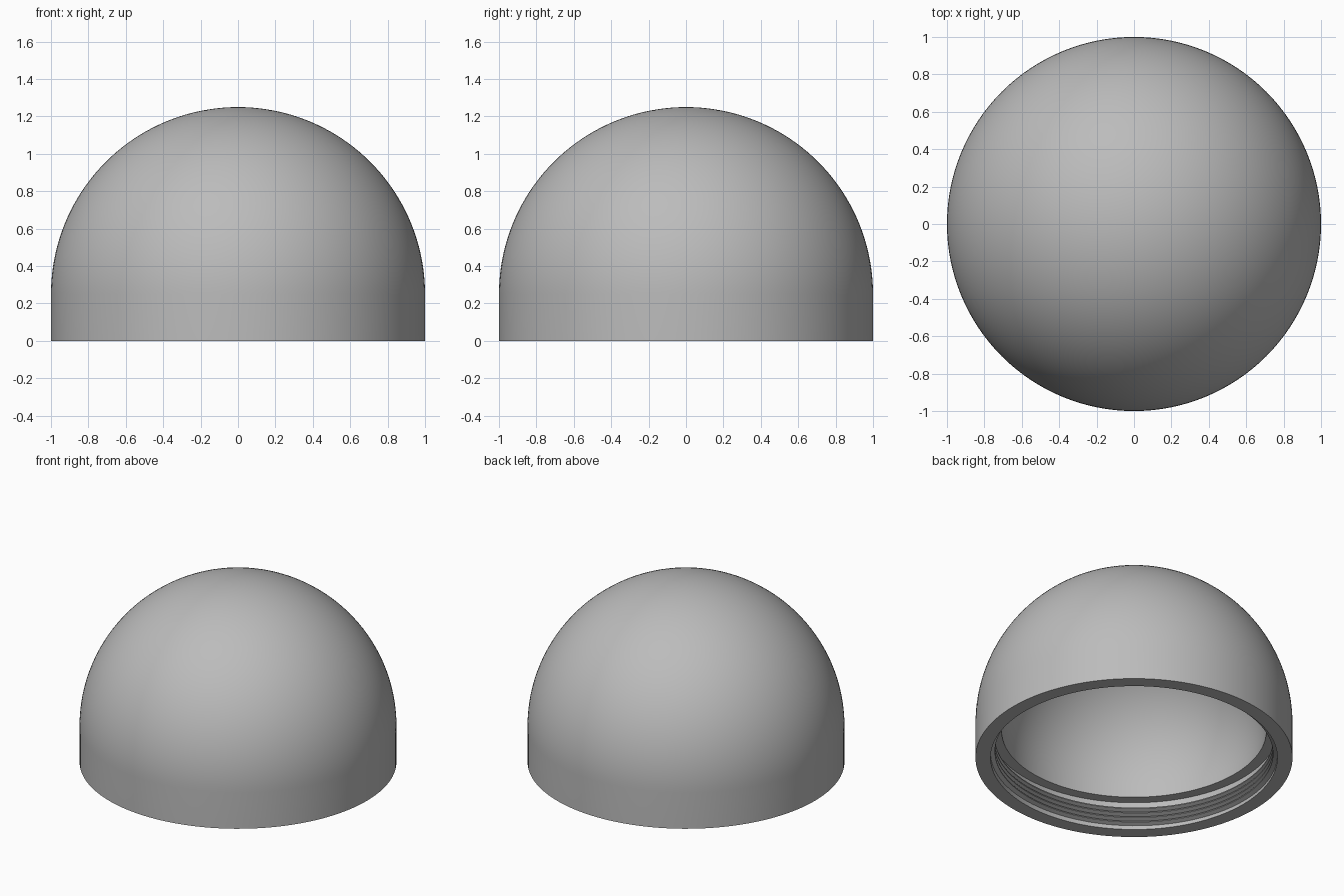
import bpy, bmesh, math

cube = bpy.data.objects.get("Cube")
if cube:
    bpy.data.objects.remove(cube, do_unlink=True)

SEGMENTS = 128
OUTER, INNER, BORE = 1.0, 0.835, 0.905
SHOULDER, LEDGE = 0.25, 0.195

grey = bpy.data.materials.new("plain_grey")
grey.use_nodes = True
colour = (0.5, 0.5, 0.5, 1)
grey.diffuse_color = colour
grey.node_tree.nodes["Principled BSDF"].inputs["Base Color"].default_value = colour


def finish(bm, name):
    """Turn a bmesh into a smooth-shaded grey object."""
    bmesh.ops.recalc_face_normals(bm, faces=bm.faces)
    mesh = bpy.data.meshes.new(name)
    bm.to_mesh(mesh)
    bm.free()
    obj = bpy.data.objects.new(name, mesh)
    bpy.context.collection.objects.link(obj)
    mesh.materials.append(grey)
    bpy.ops.object.select_all(action='DESELECT')
    obj.select_set(True)
    bpy.context.view_layer.objects.active = obj
    bpy.ops.object.shade_smooth_by_angle(angle=math.radians(30))
    return obj


def arc(radius, steps=40):
    """Quarter circle from the shoulder up to the pole."""
    angles = [math.pi / 2 * i / steps for i in range(steps + 1)]
    return [(radius * math.cos(a), SHOULDER + radius * math.sin(a)) for a in angles]


# Hollow dome with a straight skirt, a threaded bore and a stop ledge
profile = arc(OUTER)[::-1] + [(OUTER, 0), (BORE, 0), (BORE, LEDGE), (INNER, LEDGE)] + arc(INNER)
bm = bmesh.new()
verts = [bm.verts.new((r, 0, z)) for r, z in profile]
edges = [bm.edges.new(pair) for pair in zip(verts, verts[1:])]
bmesh.ops.spin(bm, geom=verts + edges, cent=(0, 0, 0), axis=(0, 0, 1),
               angle=2 * math.pi, steps=SEGMENTS)
bmesh.ops.remove_doubles(bm, verts=bm.verts, dist=0.0001)
finish(bm, "dome_shell")

# Internal screw thread: a ridge swept along a helix, fading in and out
PITCH, TURNS, DEPTH, START = 0.033, 4, 0.028, 0.02
bm = bmesh.new()
rings = []
steps = TURNS * SEGMENTS
for i in range(steps + 1):
    a = 2 * math.pi * i / SEGMENTS
    z = START + PITCH * i / SEGMENTS
    fade = max(0.02, min(1, i / 16, (steps - i) / 16))
    ridge = [(BORE + 0.003, -0.45), (BORE - DEPTH * fade, -0.1),
             (BORE - DEPTH * fade, 0.1), (BORE + 0.003, 0.45)]
    rings.append([bm.verts.new((r * math.cos(a), r * math.sin(a), z + PITCH * dz))
                  for r, dz in ridge])
for low, high in zip(rings, rings[1:]):
    for k in range(4):
        n = (k + 1) % 4
        bm.faces.new((low[k], low[n], high[n], high[k]))
bm.faces.new(rings[0])
bm.faces.new(rings[-1])
finish(bm, "screw_thread")
